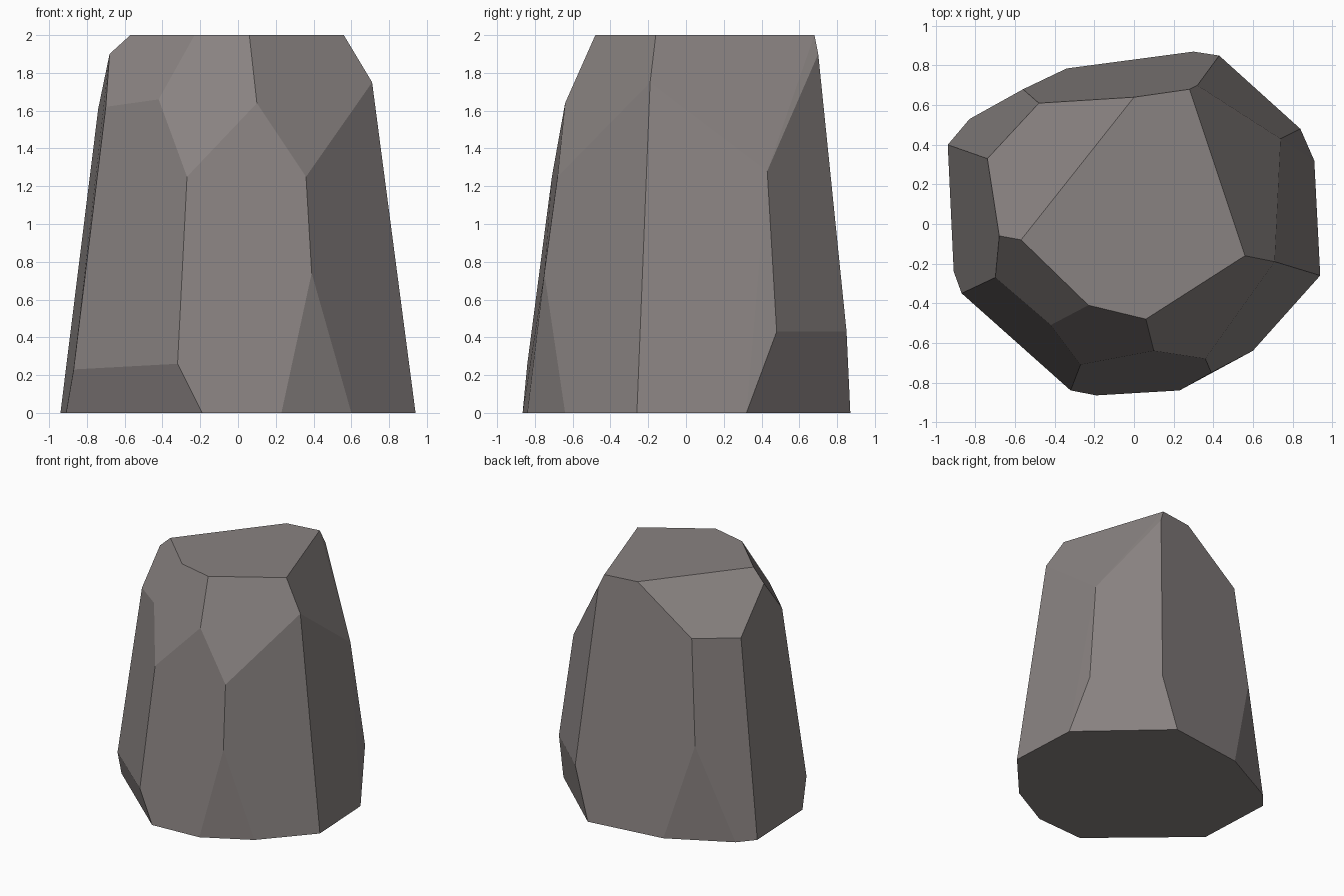
import bpy
import bmesh
import math

cube = bpy.data.objects.get("Cube")
if cube:
    bpy.data.objects.remove(cube, do_unlink=True)

BASE, TOP = 0.0, 2.0

# Outline resting on the ground, counter-clockwise from the front
base_outline = [(-.19, -.865), (.23, -.84), (.6, -.64), (.94, -.26), (.91, .32),
                (.3, .87), (-.34, .785), (-.83, .53), (-.94, .4), (-.91, -.24)]

# Flat top outline
top_outline = [(.06, -.48), (.56, -.16), (.28, .68), (0, .64), (-.57, -.08), (-.23, -.41)]

# Corners of the chipped facets low on the sides
low_chips = [(-.32, -.84, .26), (-.87, -.35, .23), (.84, .48, .43),
             (.43, .85, .43), (.39, -.75, .74), (-.56, .68, .79)]

# Corners of the shoulder facets below the top
shoulder = [(-.27, -.71, 1.25), (.36, -.68, 1.25), (.1, -.64, 1.64), (.71, -.19, 1.75),
            (.74, .43, 1.28), (.32, .7, 1.9), (-.48, .61, 1.64), (-.74, .33, 1.61),
            (-.68, -.06, 1.9), (-.7, -.27, 1.62), (-.42, -.51, 1.66)]


def flat_material(name, color):
    mat = bpy.data.materials.new(name)
    mat.use_nodes = True
    mat.diffuse_color = color
    for node in mat.node_tree.nodes:
        if node.type == 'BSDF_PRINCIPLED':
            node.inputs["Base Color"].default_value = color
    return mat


def at_height(outline, z):
    return [(x, y, z) for x, y in outline]


def hull_object(name, points, material):
    """Wrap the corner points in a convex solid and merge coplanar triangles."""
    bm = bmesh.new()
    for point in points:
        bm.verts.new(point)
    bmesh.ops.convex_hull(bm, input=bm.verts[:])
    bmesh.ops.dissolve_limit(bm, angle_limit=math.radians(3),
                             verts=bm.verts[:], edges=bm.edges[:])
    bmesh.ops.recalc_face_normals(bm, faces=bm.faces[:])
    mesh = bpy.data.meshes.new(name)
    bm.to_mesh(mesh)
    bm.free()
    mesh.materials.append(material)
    obj = bpy.data.objects.new(name, mesh)
    bpy.context.collection.objects.link(obj)
    return obj


# Faceted boulder
stone = flat_material("warm_grey_stone", (.25, .225, .22, 1))
corners = at_height(base_outline, BASE) + low_chips + shoulder + at_height(top_outline, TOP)
hull_object("boulder", corners, stone)
